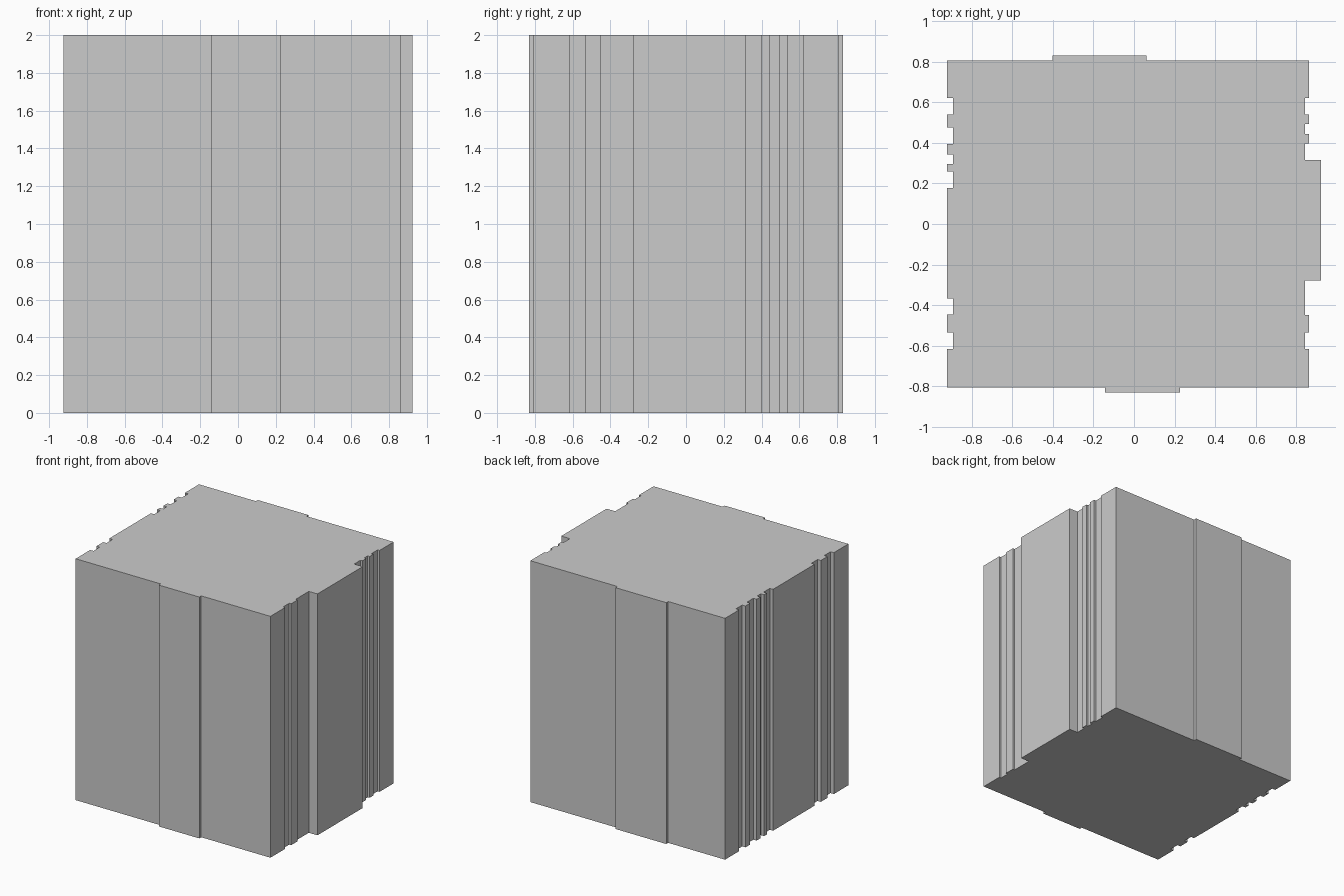
import bpy, bmesh

if "Cube" in bpy.data.objects:
    bpy.data.objects.remove(bpy.data.objects["Cube"])

HEIGHT = 2.0
LEFT, LEFT_IN = -0.923, -0.893
RIGHT, RIGHT_IN, RIGHT_OUT = 0.862, 0.844, 0.923
BODY_Y, PANEL_Y = 0.807, 0.832

# Vertical grooves and raised panel on each side: (y start, y end, x depth)
right_steps = [(-0.617, -0.535, RIGHT_IN), (-0.45, -0.278, RIGHT_IN),
               (-0.278, 0.315, RIGHT_OUT), (0.315, 0.398, RIGHT_IN),
               (0.445, 0.492, RIGHT_IN), (0.54, 0.622, RIGHT_IN)]
left_steps = [(-0.617, -0.535, LEFT_IN), (-0.447, -0.367, LEFT_IN),
              (0.178, 0.26, LEFT_IN), (0.296, 0.344, LEFT_IN),
              (0.394, 0.477, LEFT_IN), (0.54, 0.622, LEFT_IN)]
# Raised panels on the front and back: (x start, x end)
front_panel = (-0.143, 0.228)
back_panel = (-0.402, 0.062)


def stepped_edge(base, steps):
    """Points along a straight side that steps in or out, from -y to +y."""
    pts = [(base, -BODY_Y)]
    for y0, y1, x in steps:
        if pts[-1][1] == y0:
            pts.pop()
        else:
            pts.append((base, y0))
        pts += [(x, y0), (x, y1), (base, y1)]
    pts.append((base, BODY_Y))
    return pts


# Outline, counter-clockwise from the front left corner
a, b = front_panel
c, d = back_panel
outline = [(a, -BODY_Y), (a, -PANEL_Y), (b, -PANEL_Y), (b, -BODY_Y)]
outline += stepped_edge(RIGHT, right_steps)
outline += [(d, BODY_Y), (d, PANEL_Y), (c, PANEL_Y), (c, BODY_Y)]
outline += stepped_edge(LEFT, left_steps)[::-1]

# Grooved block: extrude the outline straight up
bm = bmesh.new()
base = bm.faces.new([bm.verts.new((x, y, 0)) for x, y in outline])
top = bmesh.ops.extrude_face_region(bm, geom=[base], use_keep_orig=True)
bmesh.ops.translate(bm, vec=(0, 0, HEIGHT),
                    verts=[v for v in top["geom"] if isinstance(v, bmesh.types.BMVert)])
bmesh.ops.recalc_face_normals(bm, faces=bm.faces)
mesh = bpy.data.meshes.new("grooved_block")
bm.to_mesh(mesh)
bm.free()
bpy.context.collection.objects.link(bpy.data.objects.new("grooved_block", mesh))
